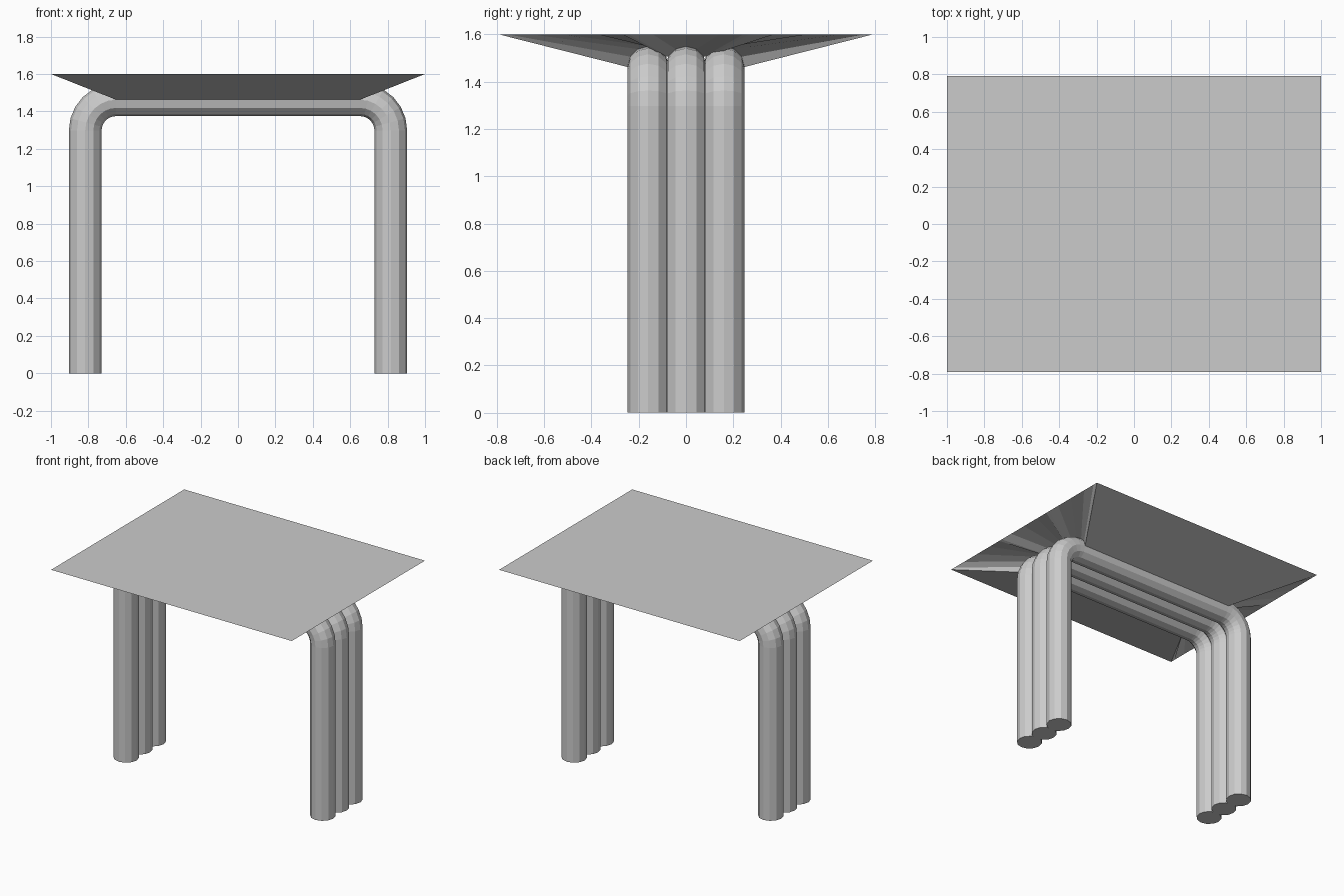
import bpy, bmesh
from math import sin, cos, pi, radians

if "Cube" in bpy.data.objects:
    bpy.data.objects.remove(bpy.data.objects["Cube"])

R, BEND = 0.0875, 0.165        # tube radius, bend radius
LEG_X, BEAM_Z = 0.817, 1.4625  # tube centre lines
TUBE_Y = (-0.16, 0.0, 0.16)
SIDES, STEPS = 12, 6


def finish(bm, name):
    bmesh.ops.recalc_face_normals(bm, faces=bm.faces[:])
    mesh = bpy.data.meshes.new(name)
    bm.to_mesh(mesh)
    bm.free()
    obj = bpy.data.objects.new(name, mesh)
    bpy.context.collection.objects.link(obj)
    return obj


def bent_tube(name, y):
    # centre line: (x, z, angle of the outward radial direction)
    half = [(LEG_X, 0, 0.0)]
    for i in range(STEPS + 1):
        a = pi / 2 * i / STEPS
        half.append((LEG_X - BEND + BEND * cos(a), BEAM_Z - BEND + BEND * sin(a), a))
    path = half + [(-x, z, pi - a) for x, z, a in reversed(half)]
    bm = bmesh.new()
    rings = []
    for x, z, a in path:
        ring = []
        for k in range(SIDES):
            t = 2 * pi * k / SIDES
            ring.append(bm.verts.new((x + R * cos(t) * cos(a), y + R * sin(t),
                                      z + R * cos(t) * sin(a))))
        rings.append(ring)
    for r0, r1 in zip(rings, rings[1:]):
        for k in range(SIDES):
            n = (k + 1) % SIDES
            bm.faces.new((r0[k], r0[n], r1[n], r1[k]))
    bm.faces.new(rings[0])
    bm.faces.new(rings[-1])
    return finish(bm, name)


# Three side-by-side U-shaped tubes forming both legs
for i, y in enumerate(TUBE_Y):
    bent_tube(f"leg_tube_{i + 1}", y)

# Tabletop: flat rectangle whose tapered underside meets the scalloped tube tops
profile = []
for c in TUBE_Y:
    for d in range(180, -1, -30):
        y = c + R * cos(radians(d))
        if abs(y - c) < 0.08 or abs(y) > 0.2:
            profile.append((y, BEAM_Z + R * sin(radians(d))))
spread = 0.79 / profile[-1][0]
bm = bmesh.new()
inner, rim = {}, {}
for s in (-1, 1):
    inner[s] = [bm.verts.new((s * (LEG_X - BEND), y, z)) for y, z in profile]
    rim[s] = [bm.verts.new((s, y * spread, 1.6)) for y, z in profile]
    for i in range(len(profile) - 1):
        bm.faces.new((inner[s][i], inner[s][i + 1], rim[s][i + 1], rim[s][i]))
for e in (0, -1):
    bm.faces.new((inner[-1][e], inner[1][e], rim[1][e], rim[-1][e]))
bm.faces.new(rim[-1] + rim[1][::-1])
finish(bm, "tabletop")
